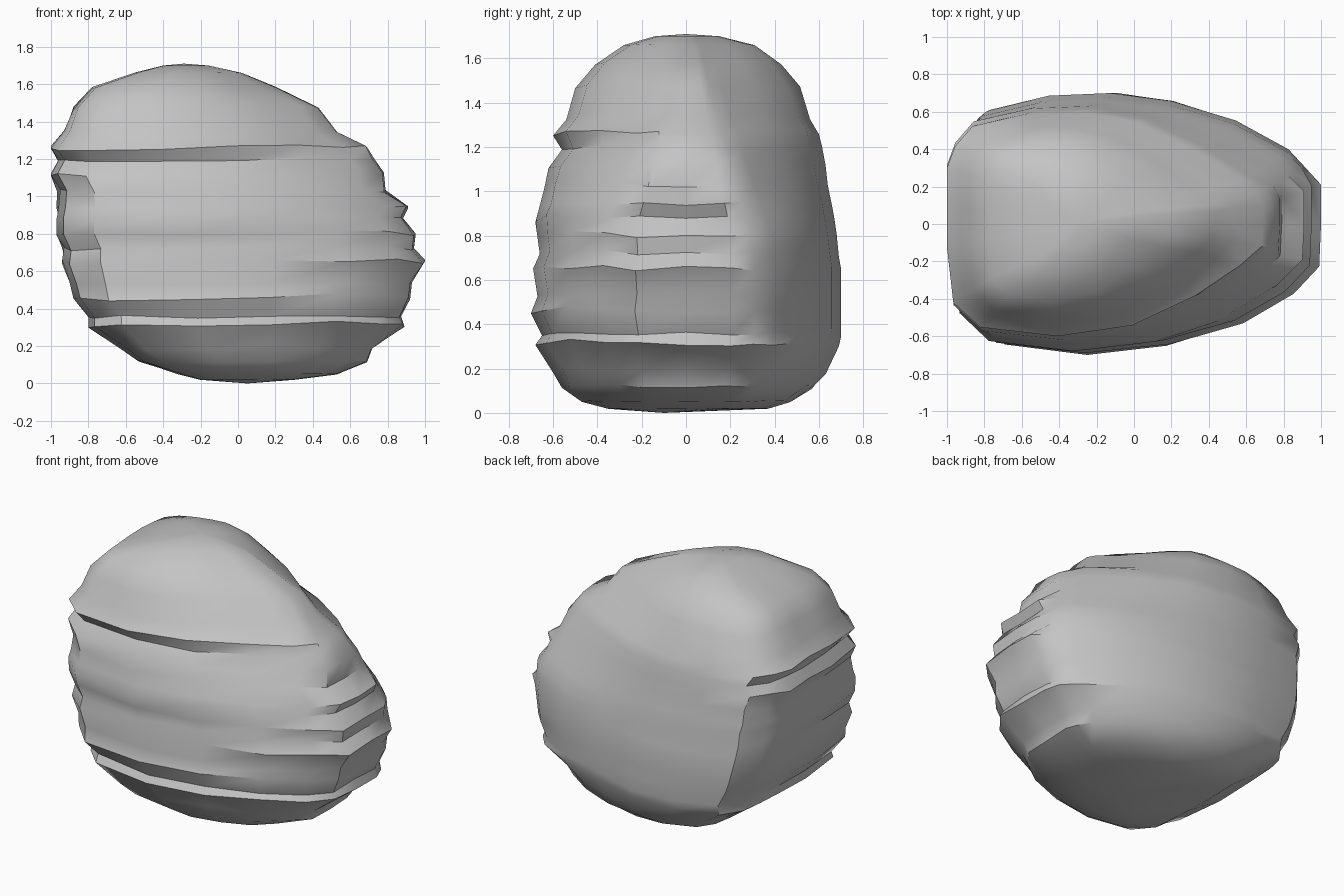
import bpy
import bmesh
import math
import random

random.seed(4)

default_cube = bpy.data.objects.get("Cube")
if default_cube:
    bpy.data.objects.remove(default_cube, do_unlink=True)

# Plan outline of the boulder: blunt on one end, narrower on the other
OUTLINE = [
    (-1, -.2), (-.96, -.7), (-.79, -.92), (-.3, -1), (.17, -.93), (.57, -.77),
    (.85, -.54), (.99, -.33), (1, 0), (1, .3), (.96, .44), (.87, .57),
    (.57, .79), (.2, .94), (-.15, 1), (-.5, .98), (-.84, .87), (-.95, .69),
    (-1, .5), (-1, .2),
]

# Rock layers: height, left and right extent, front and back extent
LAYERS = [
    (.02, -.2, .3, -.35, .37),
    (.05, -.32, .53, -.47, .47),
    (.12, -.53, .69, -.56, .58),
    (.19, -.63, .72, -.6, .63),
    (.31, -.8, .89, -.68, .69),
    (.36, -.8, .87, -.65, .7),
    (.46, -.88, .92, -.7, .7),
    (.53, -.9, .93, -.67, .7),
    (.65, -.94, 1, -.69, .7),
    (.72, -.93, .94, -.66, .69),
    (.8, -.97, .95, -.67, .68),
    (.88, -.97, .88, -.68, .67),
    (.94, -.96, .91, -.66, .66),
    (1.03, -.95, .79, -.64, .64),
    (1.12, -1, .78, -.62, .63),
    (1.19, -.96, .73, -.56, .615),
    (1.26, -1, .69, -.6, .6),
    (1.34, -.93, .53, -.54, .56),
    (1.47, -.88, .43, -.5, .515),
    (1.58, -.78, .2, -.41, .43),
    (1.66, -.55, .02, -.28, .31),
    (1.7, -.4, -.16, -.14, .15),
]


def smoothed(index, column):
    """Average an extent over neighbouring layers for the unlayered back."""
    reach = min(2, index, len(LAYERS) - 1 - index)
    near = LAYERS[index - reach:index + reach + 1]
    return sum(layer[column] for layer in near) / len(near)


def layer_point(index, u, v):
    """Place one outline point on one rock layer."""
    height, left, right, front, back = LAYERS[index]
    if v > .4 and .4 < height < 1.1:
        left, right = smoothed(index, 1), smoothed(index, 2)
    x = left + (right - left) * (u + 1) / 2
    y = v * (back if v > 0 else -front)
    # Upper layers pinch in towards the narrow end
    pinch = min(max((height - .8) / .7, 0), 1) * .6
    y *= 1 - pinch * max(u, 0) ** 1.5
    wobble = min(height, 1.7 - height, .2) * .06
    z = height + random.uniform(-wobble, wobble) + wobble * math.sin(u * math.pi)
    return x, y, z


# Boulder body lofted through its layers
bm = bmesh.new()
rings = [[bm.verts.new(layer_point(i, u, v)) for u, v in OUTLINE]
         for i in range(len(LAYERS))]
count = len(OUTLINE)
for lower, upper in zip(rings, rings[1:]):
    for j in range(count):
        k = (j + 1) % count
        bm.faces.new((lower[j], lower[k], upper[k], upper[j]))

# Rounded crown and underside
crown = bm.verts.new((-.29, 0, 1.71))
base = bm.verts.new((.05, -.1, 0))
for j in range(count):
    k = (j + 1) % count
    bm.faces.new((rings[-1][j], rings[-1][k], crown))
    bm.faces.new((rings[0][k], rings[0][j], base))
bmesh.ops.recalc_face_normals(bm, faces=bm.faces)

mesh = bpy.data.meshes.new("boulder")
bm.to_mesh(mesh)
bm.free()
boulder = bpy.data.objects.new("boulder", mesh)
bpy.context.collection.objects.link(boulder)

# Stone colour
stone = bpy.data.materials.new("grey stone")
stone.use_nodes = True
colour = (.55, .55, .55, 1)
stone.diffuse_color = colour
stone.node_tree.nodes["Principled BSDF"].inputs["Base Color"].default_value = colour
mesh.materials.append(stone)

# Smooth rock with crisp ledges
bpy.ops.object.select_all(action="DESELECT")
boulder.select_set(True)
bpy.context.view_layer.objects.active = boulder
bpy.ops.object.shade_smooth_by_angle(angle=math.radians(35))
